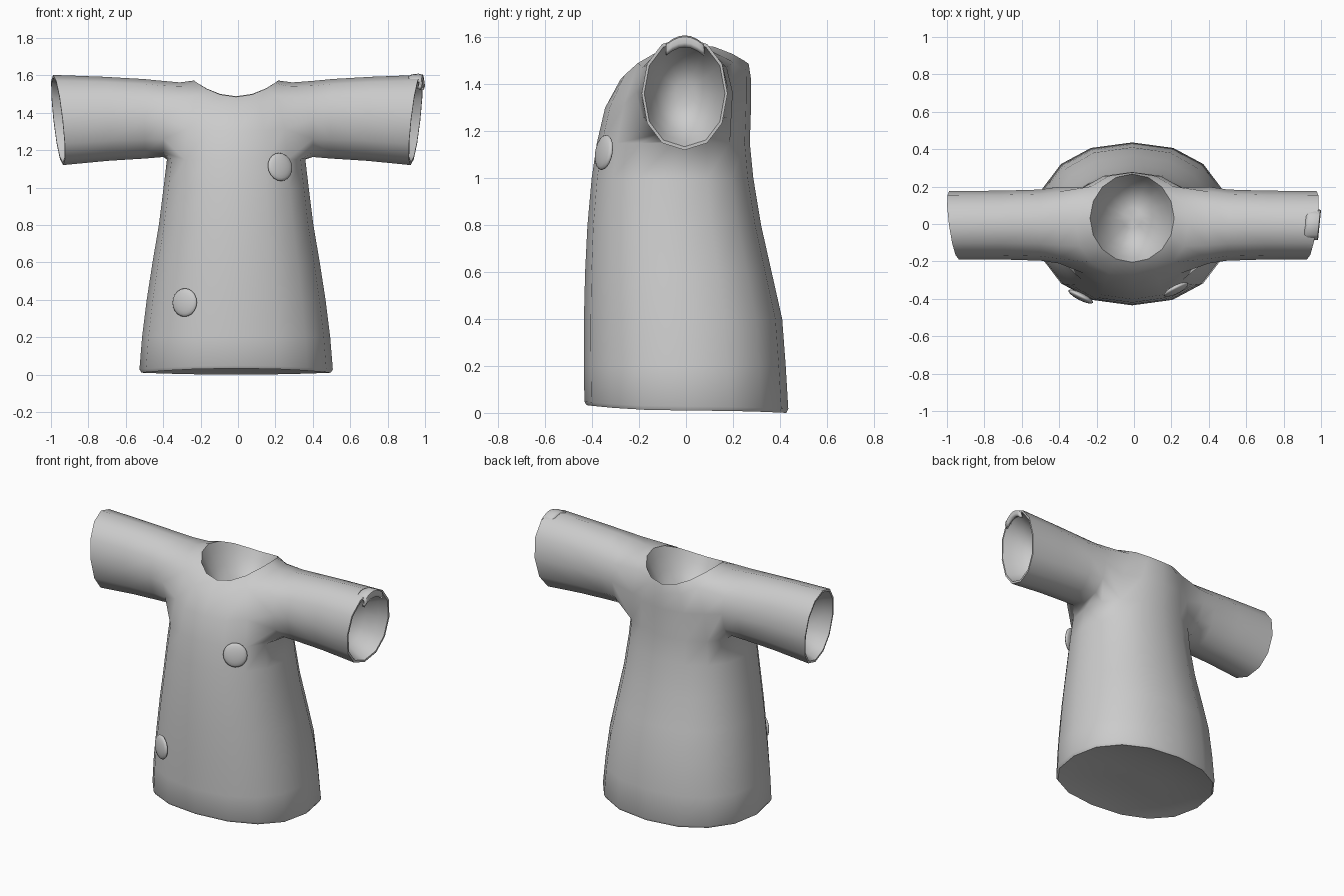
import bpy, bmesh, math
from mathutils import Vector, Matrix

if "Cube" in bpy.data.objects:
    bpy.data.objects.remove(bpy.data.objects["Cube"])

grey = bpy.data.materials.new("cloth grey")
grey.diffuse_color = (0.6, 0.6, 0.6, 1)
grey.use_nodes = True
grey.node_tree.nodes["Principled BSDF"].inputs["Base Color"].default_value = grey.diffuse_color
N = 16
CX = -0.01


def finish(bm, name, angle=None):
    bmesh.ops.recalc_face_normals(bm, faces=bm.faces)
    me = bpy.data.meshes.new(name)
    for f in bm.faces:
        f.smooth = True
    bm.to_mesh(me)
    bm.free()
    ob = bpy.data.objects.new(name, me)
    bpy.context.collection.objects.link(ob)
    me.materials.append(grey)
    if angle:
        bpy.ops.object.select_all(action='DESELECT')
        bpy.context.view_layer.objects.active = ob
        ob.select_set(True)
        bpy.ops.object.shade_smooth_by_angle(angle=math.radians(angle))
    return ob


def power(v, n):
    return math.copysign(abs(v) ** (2 / n), v)


def band(bm, a, b):
    n = len(a)
    for q in range(n):
        p = (q + 1) % n
        bm.faces.new((a[q], a[p], b[p], b[q]))


def sharpen(bm, ring):
    for a, b in zip(ring, ring[1:] + ring[:1]):
        bm.edges.get((a, b)).smooth = False


def bowl(bm, ring, inward, depth, rim):
    """Close an opening with a thin rim and a hollow lining."""
    mid = sum((v.co for v in ring), Vector()) / len(ring)
    start = [v.co.copy() for v in ring]
    prev = ring
    for i, f in enumerate((1, 0.9, 0.72, 0.48, 0.24)):
        if i == 0 and rim == 0:
            continue
        g = f * (1 - rim)
        off = Vector(inward) * depth * (1 - f ** 3)
        # the lining flattens out towards its middle
        cur = [bm.verts.new(mid + (co - mid) * g + off) for co in start]
        band(bm, prev, cur)
        if i == 0 and rim:
            sharpen(bm, cur)
        prev = cur
    tip = bm.verts.new(mid + Vector(inward) * depth)
    for q in range(len(prev)):
        bm.faces.new((prev[q], prev[(q + 1) % len(prev)], tip))
    sharpen(bm, ring)


# Gown: body rings as (z front, z side, z back, half width, y front, y back, roundness)
rings = [
    (0.033, 0.010, 0.000, 0.506, -0.424, 0.428, 2.25),
    (0.048, 0.028, 0.016, 0.517, -0.433, 0.436, 2.25),
    (0.20, 0.20, 0.20, 0.503, -0.435, 0.425, 2.25),
    (0.40, 0.40, 0.40, 0.478, -0.435, 0.41, 2.25),
    (0.60, 0.60, 0.60, 0.447, -0.43, 0.365, 2.25),
    (0.80, 0.80, 0.80, 0.413, -0.42, 0.32, 2.25),
    (1.00, 1.00, 1.00, 0.388, -0.402, 0.287, 2.25),
    (1.15, 1.15, 1.15, 0.37, -0.38, 0.272, 2.3),
    (1.30, 1.33, 1.33, 0.35, -0.345, 0.278, 2.3),
    (1.42, 1.562, 1.43, 0.30, -0.28, 0.276, 2.2),
    (1.485, 1.572, 1.488, 0.225, -0.205, 0.267, 2.0),
]
bm = bmesh.new()
grid = []
for zf, zs, zb, a, yf, yb, n in rings:
    row = []
    for k in range(N):
        t = 2 * math.pi * k / N
        c, s = math.cos(t), math.sin(t)
        z = zs + ((zf if s < 0 else zb) - zs) * s * s
        row.append(bm.verts.new((CX + a * power(c, n),
                                 (yf + yb) / 2 + (yb - yf) / 2 * power(s, n), z)))
    grid.append(row)
ARM = 7                      # armholes span two rows above this ring
for r in range(len(grid) - 1):
    for k in range(N):
        side = k in (14, 15, 0, 1) or k in (6, 7, 8, 9)
        if r in (ARM, ARM + 1) and side:
            continue
        j = (k + 1) % N
        bm.faces.new((grid[r][k], grid[r][j], grid[r + 1][j], grid[r + 1][k]))

# Sleeves: rings as (x, y half, z top, z bottom), joined to the armhole edges
sleeve = [(0.40, 0.205, 1.570, 1.163), (0.50, 0.19, 1.580, 1.155),
          (0.70, 0.184, 1.592, 1.143), (0.95, 0.183, 1.602, 1.12)]
for sx in (1, -1):
    cols = [14, 15, 0, 1, 2] if sx > 0 else [10, 9, 8, 7, 6]
    prev = [grid[ARM][c] for c in cols] + [grid[ARM + 1][cols[4]]]
    prev += [grid[ARM + 2][c] for c in reversed(cols)] + [grid[ARM + 1][cols[0]]]
    for i, (x, h, zt, zb) in enumerate(sleeve):
        cur = []
        f = i / 3
        for q in range(12):
            t = math.radians(-60 + 30 * q)
            s, c = power(math.sin(t), 2.15), power(-math.cos(t), 2.15)
            xx = x + f * f * (0.025 * s + 0.027 * c + (0.012 if sx < 0 else 0))
            cur.append(bm.verts.new((sx * xx, -0.006 + h * s,
                                     (zt + zb) / 2 + (zt - zb) / 2 * c)))
        band(bm, prev, cur)
        prev = cur
    bowl(bm, prev, (-sx, 0, 0), 0.2, 0.06)        # cuff lining
bowl(bm, grid[-1], (0, 0, -1), 0.2, 0)            # neck lining
bowl(bm, grid[0], (0, 0, 1), 0.04, 0)             # hem lining
finish(bm, "gown")


# Buttons: flattened balls lying on the front
def button(name, loc, turn, tilt):
    bm = bmesh.new()
    bmesh.ops.create_uvsphere(bm, u_segments=20, v_segments=10, radius=1)
    m = (Matrix.Translation(loc) @ Matrix.Rotation(math.radians(turn), 4, 'Z')
         @ Matrix.Rotation(math.radians(90 + tilt), 4, 'X')
         @ Matrix.Diagonal((0.073, 0.076, 0.02, 1)))
    bmesh.ops.transform(bm, matrix=m, verts=bm.verts)
    finish(bm, name)


button("upper_button", (0.225, -0.350, 1.11), 27, -9)
button("lower_button", (-0.285, -0.388, 0.385), -27, -2)

# Cuff tab: a curved strip folded over the rim of one sleeve
bm = bmesh.new()
profile = [(0.915, -0.005), (0.93, 0.002), (0.965, 0.006), (0.988, 0.0), (0.992, -0.025), (0.985, -0.045)]
rows = []
for i in range(7):
    u = -1 + i / 3
    rows.append([bm.verts.new((x + 0.008 * u, -0.005 + 0.08 * u, 1.603 + dz - 0.036 * u * u))
                 for x, dz in profile])
for a, b in zip(rows, rows[1:]):
    for j in range(len(profile) - 1):
        bm.faces.new((a[j], a[j + 1], b[j + 1], b[j]))
tab = finish(bm, "cuff_tab", 50)
mod = tab.modifiers.new("tab thickness", 'SOLIDIFY')
mod.thickness = 0.018
mod.offset = -1
